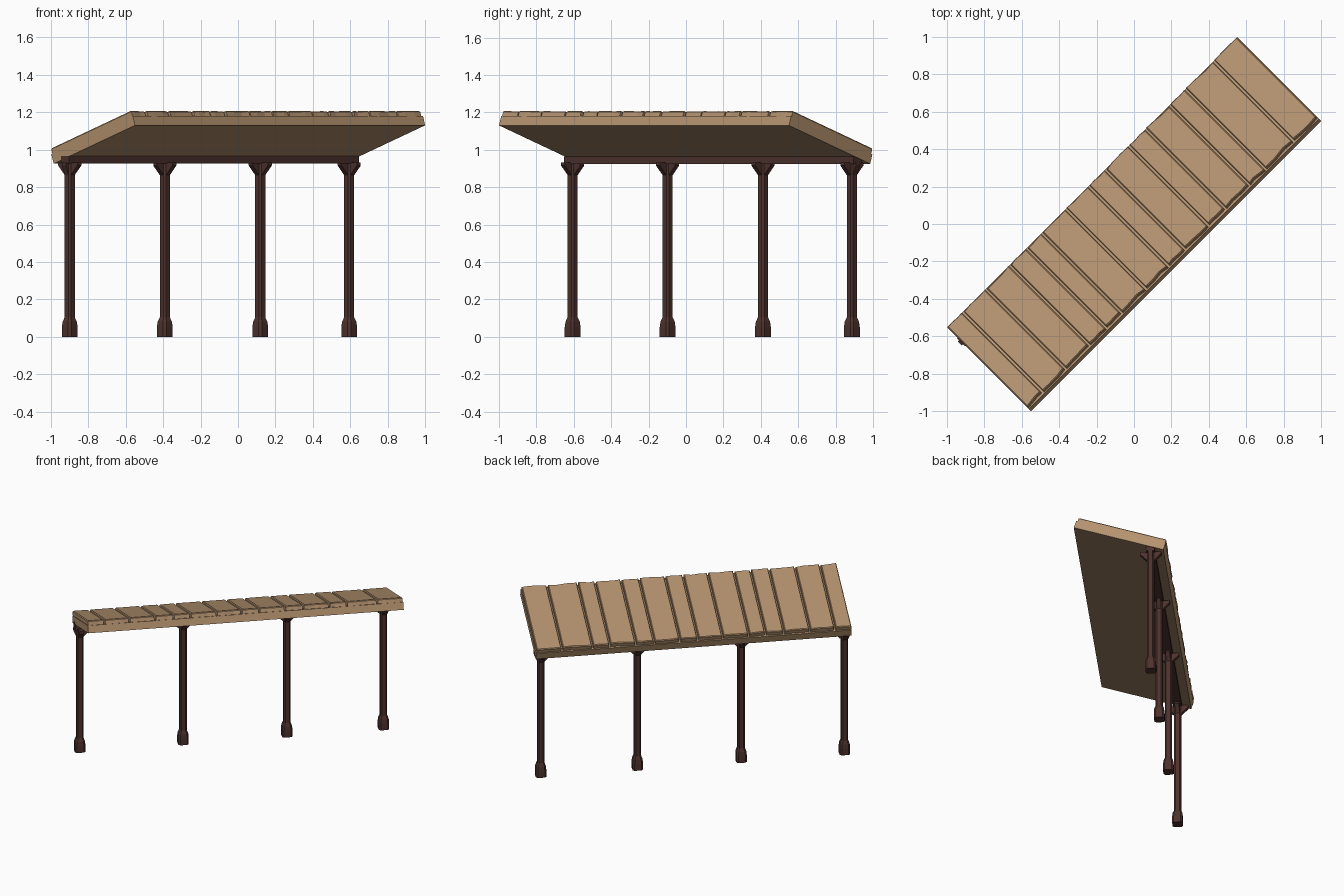
import bpy, bmesh, math, random
from mathutils import Matrix, Vector

if "Cube" in bpy.data.objects:
    bpy.data.objects.remove(bpy.data.objects["Cube"])

random.seed(4)
TURN = Matrix.Rotation(math.radians(45), 4, 'Z')   # whole canopy runs diagonally


def material(name, rgb):
    m = bpy.data.materials.new(name)
    m.diffuse_color = (*rgb, 1)
    m.use_nodes = True
    m.node_tree.nodes["Principled BSDF"].inputs["Base Color"].default_value = m.diffuse_color
    return m


wood = material("light_wood", (0.46, 0.29, 0.16))
dark = material("dark_wood", (0.075, 0.032, 0.026))


def finish(bm, name, mat):
    bmesh.ops.recalc_face_normals(bm, faces=bm.faces)
    me = bpy.data.meshes.new(name)
    bm.to_mesh(me)
    bm.free()
    me.transform(TURN)
    me.materials.append(mat)
    ob = bpy.data.objects.new(name, me)
    bpy.context.collection.objects.link(ob)
    return ob


def loft(bm, rings):
    """Skin a stack of equal-length closed rings and cap both ends."""
    vs = [[bm.verts.new(p) for p in r] for r in rings]
    n = len(vs[0])
    for a, b in zip(vs, vs[1:]):
        for i in range(n):
            j = (i + 1) % n
            bm.faces.new((a[i], a[j], b[j], b[i]))
    bm.faces.new(vs[0][::-1])
    bm.faces.new(vs[-1])


# Roof coordinates: u along, s down the slope, h out of the slope
PITCH = math.atan2(0.205, 0.615)
C, S = math.cos(PITCH), math.sin(PITCH)
LENGTH = 0.648


def roof(u, s, h):
    return Vector((u, -0.318 + s * C + h * S, 1.13 - s * S + h * C))


# Roof slab
bm = bmesh.new()
U = 1.096
loft(bm, [[roof(u, s, h) for u, s in ((-U, 0), (U, 0), (U, LENGTH), (-U, LENGTH))]
          for h in (0, 0.053)])
finish(bm, "roof_slab", wood)

# Planks with uneven ends, narrow gaps and chamfered top edges
seams = [-1.1, -0.98, -0.806, -0.626, -0.498, -0.382, -0.2, -0.028, 0.097,
         0.276, 0.403, 0.583, 0.704, 0.916, 1.098]
for k, (a, b) in enumerate(zip(seams, seams[1:])):
    a, b = a + 0.006, b - 0.006
    fr = (0, 0.3, 0.7, 1)
    low = [LENGTH - random.uniform(0.004, 0.014) for _ in fr]
    high = [random.uniform(0.004, 0.014) for _ in fr]

    def ring(h, inset):
        us = [a + inset + f * (b - a - 2 * inset) for f in fr]
        return ([roof(u, s + inset, h) for u, s in zip(us, high)] +
                [roof(u, s - inset, h) for u, s in zip(us[::-1], low[::-1])])

    bm = bmesh.new()
    loft(bm, [ring(0.05, 0), ring(0.079, 0), ring(0.085, 0.005)])
    finish(bm, f"roof_plank_{k + 1}", wood)

# Beam under the low side
V = 0.207
bm = bmesh.new()
loft(bm, [[(u, V + dv, z) for u, dv in
           ((-1.1, -0.03), (1.09, -0.03), (1.09, 0.03), (-1.1, 0.03))] for z in (0.925, 0.965)])
finish(bm, "eave_beam", dark)


# Posts: chamfered square section, flared foot, four small braces at the top
def section(half, chamfer, u, z):
    i = half - chamfer
    return [(u + x, V + y, z) for x, y in
            ((half, -i), (half, i), (i, half), (-i, half),
             (-half, i), (-half, -i), (-i, -half), (i, -half))]


profile = [(0, 0.036, 0.012), (0.05, 0.036, 0.012), (0.08, 0.033, 0.012),
           (0.105, 0.024, 0.010), (0.94, 0.024, 0.010)]
for k, u in enumerate((-1.064, -0.346, 0.375, 1.047)):
    bm = bmesh.new()
    loft(bm, [section(h, c, u, z) for z, h, c in profile])
    finish(bm, f"post_{k + 1}", dark)
    bm = bmesh.new()
    for q in range(4):
        rot = Matrix.Translation((u, V, 0)) @ Matrix.Rotation(q * math.pi / 2, 4, 'Z')
        side = ((0.01, 0.855), (0.024, 0.865), (0.072, 0.915), (0.072, 0.932), (0.01, 0.932))
        if abs(u) > 1 and q == (0 if u > 0 else 2):
            side = tuple((min(x, 0.045), z) for x, z in side)
        loft(bm, [[rot @ Vector((x, w, z)) for x, z in side] for w in (-0.015, 0.015)])
    finish(bm, f"post_brace_{k + 1}", dark)
